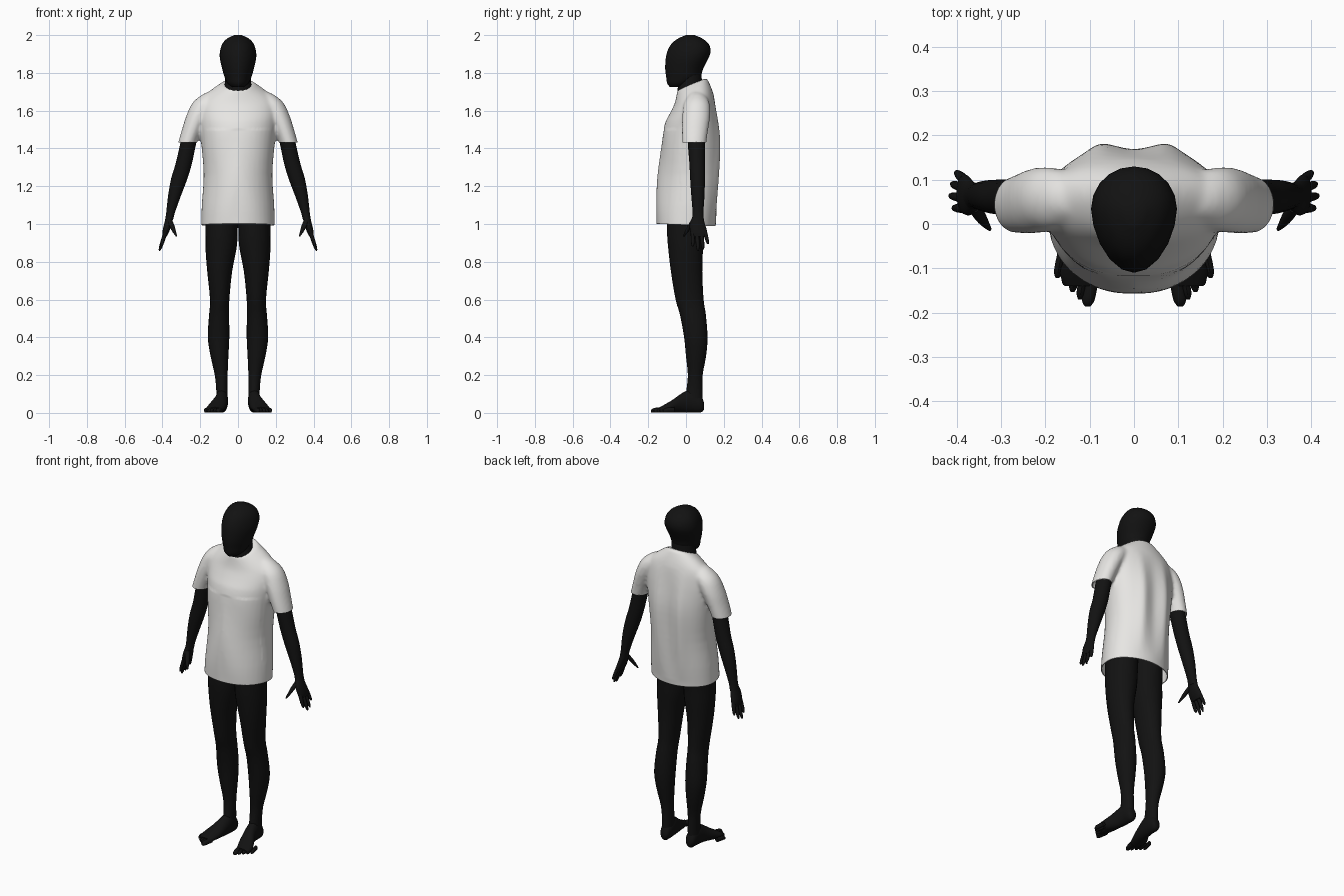
import bpy, bmesh, math
from mathutils import Vector

if "Cube" in bpy.data.objects:
    bpy.data.objects.remove(bpy.data.objects["Cube"])


def material(name, rgb):
    m = bpy.data.materials.new(name)
    m.use_nodes = True
    m.diffuse_color = (*rgb, 1)
    bsdf = m.node_tree.nodes["Principled BSDF"]
    bsdf.inputs["Base Color"].default_value = (*rgb, 1)
    bsdf.inputs["Roughness"].default_value = 0.8
    return m


BLACK = material("body black", (0.006, 0.006, 0.006))
WHITE = material("shirt white", (0.8, 0.79, 0.77))


def smooth_rings(rings, steps):
    """Catmull-Rom interpolation between key rings."""
    pts = [rings[0], *rings, rings[-1]]
    out = []
    for a, b, c, d in zip(pts, pts[1:], pts[2:], pts[3:]):
        for k in range(steps):
            t = k / steps
            out.append([q + t / 2 * (r - p + t * (2*p - 5*q + 4*r - s + t * (3*(q - r) + s - p)))
                        for p, q, r, s in zip(a, b, c, d)])
    return out + [list(rings[-1])]


def loft(bm, rings, axis="Z", sides=20, mid=0.5, steps=3, tilt=None, front_power=1.0):
    """Skin rings of (height along axis, centre x, half width, low, high)."""
    loops = []
    for t, cx, rx, lo, hi in smooth_rings(rings, steps):
        centre = lo + mid * (hi - lo)
        loop = []
        for i in range(sides):
            a = 2 * math.pi * i / sides
            s = math.sin(a)
            if s < 0:
                s = -abs(s) ** front_power
            x = cx + rx * math.cos(a)
            w = centre + s * (hi - centre if s > 0 else centre - lo)
            if axis == "Z":
                z = t + (tilt(t) * (w - centre) if tilt else 0)
                loop.append(bm.verts.new((x, w, z)))
            else:
                loop.append(bm.verts.new((x, t, w)))
        loops.append(loop)
    for a, b in zip(loops, loops[1:]):
        for i in range(sides):
            j = (i + 1) % sides
            bm.faces.new((a[i], a[j], b[j], b[i]))
    bm.faces.new(loops[0])
    bm.faces.new(loops[-1])


def finish(bm, name, mat, mirror=False):
    bmesh.ops.recalc_face_normals(bm, faces=bm.faces)
    me = bpy.data.meshes.new(name)
    bm.to_mesh(me)
    bm.free()
    me.materials.append(mat)
    me.shade_smooth()
    me.set_sharp_from_angle(angle=math.radians(50))
    ob = bpy.data.objects.new(name, me)
    bpy.context.scene.collection.objects.link(ob)
    if mirror:
        mod = ob.modifiers.new("mirror", "MIRROR")
        mod.use_mirror_merge = False
    return ob


# Head: egg shape narrowing towards the face
bm = bmesh.new()
loft(bm, [(1.725, 0, .03, -.085, -.03), (1.745, 0, .055, -.1, .02),
          (1.78, 0, .072, -.105, .075), (1.82, 0, .083, -.11, .09),
          (1.87, 0, .095, -.108, .115), (1.91, 0, .096, -.1, .13),
          (1.95, 0, .085, -.08, .122), (1.98, 0, .06, -.045, .09),
          (2, 0, .02, 0, .045)], mid=0.6, front_power=1.2)
finish(bm, "head", BLACK)

# Neck
bm = bmesh.new()
loft(bm, [(1.62, 0, .08, -.04, .09), (1.7, 0, .077, -.045, .095),
          (1.75, 0, .069, -.04, .085), (1.83, 0, .068, -.035, .08)])
finish(bm, "neck", BLACK)

# Arms
bm = bmesh.new()
loft(bm, [(1.55, .235, .042, .005, .1), (1.42, .265, .042, .01, .1),
          (1.32, .287, .043, .018, .1), (1.24, .311, .043, .022, .1),
          (1.15, .336, .034, .028, .098), (1.06, .357, .023, .035, .092),
          (1.02, .365, .021, .03, .095)])
finish(bm, "arms", BLACK, True)

# Hands: palm, four spread fingers and a thumb
bm = bmesh.new()
loft(bm, [(1.04, .361, .02, .035, .09), (1.0, .371, .02, .02, .1),
          (.96, .382, .018, .022, .112), (.935, .389, .012, .03, .11)])
for y, tip_x, tip_y, tip_z in [(.036, .408, .036, .88), (.058, .416, .064, .857),
                               (.08, .412, .091, .865), (.1, .402, .117, .893)]:
    rings = []
    for f, r in [(0, .011), (.5, .0105), (.85, .008), (1, .003)]:
        x, cy = .383 + f * (tip_x - .383), y + f * (tip_y - y)
        rings.append((.96 + f * (tip_z - .96), x, r, cy - r, cy + r))
    loft(bm, rings, sides=8)
loft(bm, [(1.02, .362, .014, .025, .055), (.99, .35, .014, .008, .035),
          (.96, .338, .01, -.007, .014), (.935, .326, .004, -.016, -.006)], sides=10)
finish(bm, "hands", BLACK, True)

# Legs
bm = bmesh.new()
loft(bm, [(1.08, .085, .085, -.1, .1), (.95, .087, .085, -.1, .092),
          (.87, .09, .082, -.094, .09), (.75, .097, .066, -.08, .086),
          (.6, .097, .051, -.055, .093), (.52, .1, .053, -.032, .105),
          (.4, .103, .057, -.01, .114), (.3, .098, .047, 0, .106),
          (.2, .089, .034, .01, .088), (.12, .085, .03, .002, .088),
          (.05, .085, .03, -.005, .088)])
finish(bm, "legs", BLACK, True)

# Feet: turned outwards, with five toes
bm = bmesh.new()
loft(bm, [(.096, .083, .014, .02, .05), (.08, .084, .028, .003, .09),
          (.03, .085, .033, .002, .125), (-.02, .092, .036, .002, .105),
          (-.07, .108, .045, .002, .07), (-.11, .121, .046, .002, .046),
          (-.14, .122, .035, .003, .03)], axis="Y")
for i in range(5):
    x, y, r = .102 + .017 * i, -.174 + .016 * i, .015 if i == 0 else .01
    loft(bm, [(y + .05, x - .008, r, .002, .03), (y + .01, x, r, .001, .027),
              (y - .004, x + .002, r * .8, .001, .022),
              (y - .012, x + .003, r * .4, .004, .014)], axis="Y", sides=8)
finish(bm, "feet", BLACK, True)

# Shirt: torso and sleeves, fused into one cloth surface
bm = bmesh.new()
loft(bm, [(.94, 0, .195, -.16, .155), (1.0, 0, .195, -.16, .158),
          (1.1, 0, .192, -.158, .168), (1.26, 0, .182, -.148, .18),
          (1.42, 0, .194, -.132, .185), (1.52, 0, .205, -.115, .177),
          (1.6, 0, .21, -.085, .162), (1.66, 0, .195, -.062, .147),
          (1.705, 0, .145, -.052, .13), (1.745, 0, .084, -.045, .11)],
     sides=40, mid=0.55, tilt=lambda z: .42 * max(0, (z - 1.55) / .2))
half = list(bm.verts)
for sign in (1, -1):
    first = len(bm.verts)
    loft(bm, [(1.38, .279, .049, -.018, .104), (1.43, .267, .05, -.02, .108),
              (1.5, .243, .054, -.022, .118), (1.57, .215, .06, -.02, .128),
              (1.64, .178, .064, -.01, .125), (1.685, .14, .05, .015, .1),
              (1.705, .11, .03, .03, .08)], sides=24)
    bm.verts.ensure_lookup_table()
    for v in bm.verts[first:]:
        v.co.x *= sign
shirt = finish(bm, "shirt", WHITE)
mod = shirt.modifiers.new("fuse", "REMESH")
mod.mode, mod.voxel_size = "VOXEL", 0.009
mod = shirt.modifiers.new("soften", "SMOOTH")
mod.factor, mod.iterations = 0.5, 8
deps = bpy.context.evaluated_depsgraph_get()
bm = bmesh.new()
bm.from_mesh(shirt.evaluated_get(deps).to_mesh())
bpy.data.objects.remove(shirt)

# Spine hollow and soft drapes in the cloth
for v in bm.verts:
    x, y, z = v.co
    if abs(x) < .2 and y > .06:
        fade = max(0, math.sin(math.pi * min(1, max(0, (z - 1.02) / .66))))
        v.co.y += fade * (.009 * math.exp(-((abs(x) - .08) / .03) ** 2)
                          - .016 * math.exp(-(x / .045) ** 2))
    elif y < -.03 and z < 1.5:
        v.co.y += .003 * math.sin(22 * abs(x) + 14 * z)


def trim(point, normal, keep):
    """Cut away cloth below a plane, leaving an open edge."""
    verts = {v for v in bm.verts if keep(v.co)}
    faces = [f for f in bm.faces if all(v in verts for v in f.verts)]
    edges = {e for f in faces for e in f.edges}
    used = {v for f in faces for v in f.verts}
    bmesh.ops.bisect_plane(bm, geom=[*used, *edges, *faces], plane_co=Vector(point),
                           plane_no=Vector(normal), clear_inner=True)


trim((0, 0, .995), (0, .04, 1), lambda co: True)
trim((.267, 0, 1.432), (0, 0, 1), lambda co: abs(co.x) > .207 and co.z > 1.3)
shirt = finish(bm, "shirt", WHITE)
mod = shirt.modifiers.new("cloth thickness", "SOLIDIFY")
mod.thickness, mod.offset = 0.005, -1
